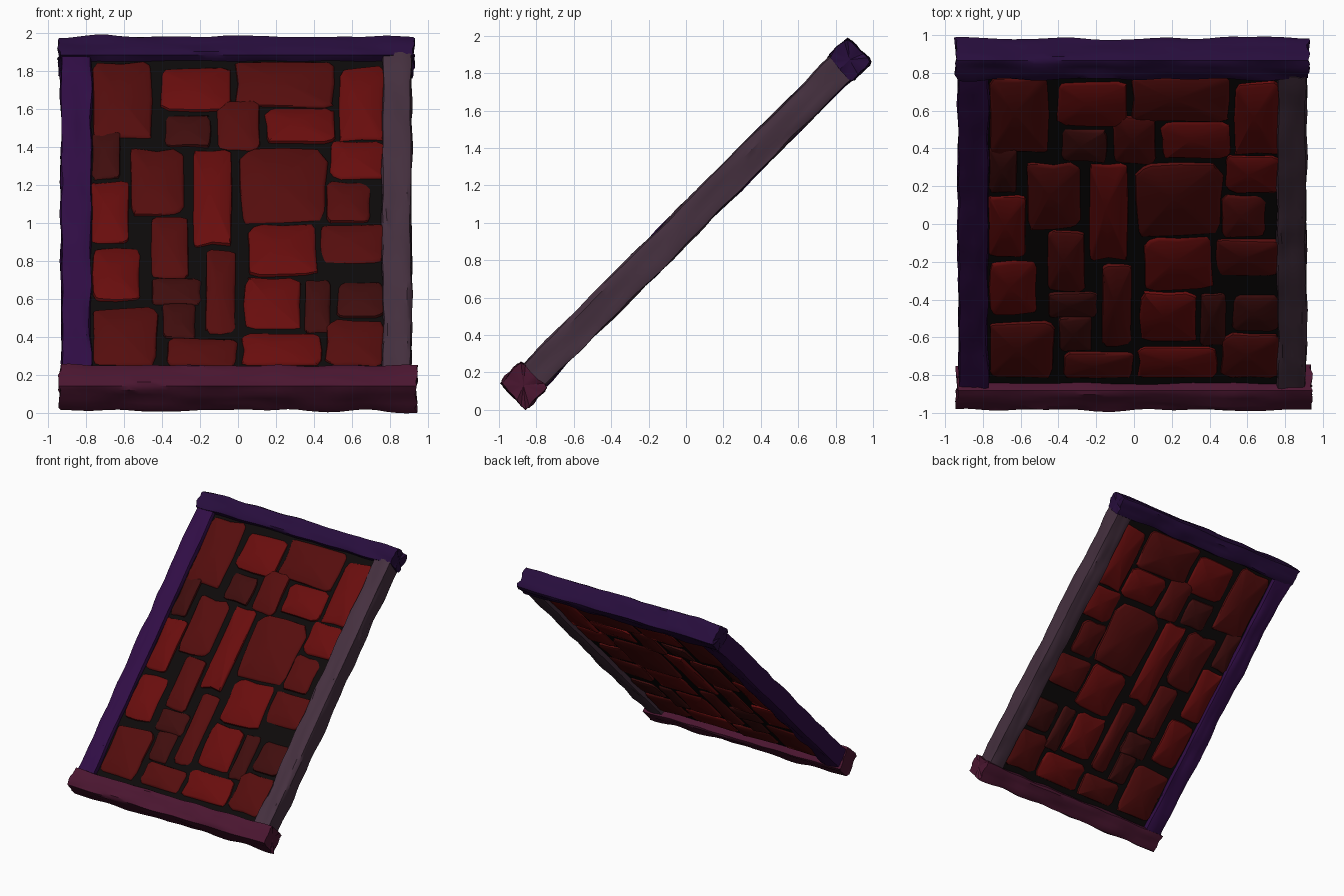
import bpy, bmesh, math, random
from mathutils import Vector, Matrix, noise

if "Cube" in bpy.data.objects:
    bpy.data.objects.remove(bpy.data.objects["Cube"])

random.seed(4)
# Everything is modelled flat (x = width, y = up the slope, z = thickness), then tilted 45 degrees
TILT = Matrix.Translation((0, 0, 1)) @ Matrix.Rotation(math.radians(45), 4, 'X')


def material(name, rgb):
    m = bpy.data.materials.new(name)
    m.diffuse_color = (*rgb, 1)
    m.use_nodes = True
    m.node_tree.nodes["Principled BSDF"].inputs["Base Color"].default_value = m.diffuse_color
    return m


def finish(bm, name, mat, angle):
    bmesh.ops.recalc_face_normals(bm, faces=bm.faces)
    me = bpy.data.meshes.new(name)
    bm.to_mesh(me)
    bm.free()
    me.transform(TILT)
    me.materials.append(mat)
    ob = bpy.data.objects.new(name, me)
    bpy.context.collection.objects.link(ob)
    bpy.ops.object.select_all(action='DESELECT')
    ob.select_set(True)
    bpy.context.view_layer.objects.active = ob
    bpy.ops.object.shade_smooth_by_angle(angle=math.radians(angle))
    return ob


def loft(bm, rings):
    """Skin a list of equal point rings and close both ends with shallow fans."""
    rows = [[bm.verts.new(p) for p in r] for r in rings]
    n = len(rows[0])
    for a, b in zip(rows, rows[1:]):
        for i in range(n):
            bm.faces.new((a[i], a[(i + 1) % n], b[(i + 1) % n], b[i]))
    return rows


def fan(bm, row, centre):
    c = bm.verts.new(centre)
    for i in range(len(row)):
        bm.faces.new((row[i], row[(i + 1) % len(row)], c))


def beam(name, lo, hi, axis, mat, seed):
    """Rough timber: grained rectangular section lofted along x (axis 0) or y (axis 1)."""
    lo, hi = Vector(lo), Vector(hi)
    mid, half = (lo + hi) / 2, (hi - lo) / 2
    hw, ht, hl = half[1 - axis], half.z, half[axis]
    k, section = 6, []
    for cx, cy, dx, dy in ((-1, -1, 1, 0), (1, -1, 0, 1), (1, 1, -1, 0), (-1, 1, 0, -1)):
        section += [(cx + 2 * dx * i / k, cy + 2 * dy * i / k) for i in range(k)]
    ends = [[random.uniform(-0.012, 0.008) for _ in section] for _ in range(2)]
    rings, steps = [], 36
    for s in range(steps + 1):
        t = -hl + 2 * hl * s / steps
        ring = []
        for i, (a, b) in enumerate(section):
            grain = noise.noise((t * 3, a * 4 + seed, b * 4)) * 0.008
            wobble = noise.noise((t * 5, a * 0.8 + seed, b * 0.8 + 7)) * 0.012
            corner = 0.94 if abs(a) == abs(b) == 1 else 1
            w = a * corner * (hw + grain + wobble)
            h = b * corner * (ht + grain + wobble)
            l = t
            if s == 0:
                l -= ends[0][i]
            elif s == steps:
                l += ends[1][i]
            p = Vector((0, 0, mid.z + h))
            p[axis], p[1 - axis] = mid[axis] + l, mid[1 - axis] + w
            ring.append(p)
        rings.append(ring)
    bm = bmesh.new()
    rows = loft(bm, rings)
    for row, sign in ((rows[0], -1), (rows[-1], 1)):
        c = mid.copy()
        c[axis] += sign * (hl - 0.004)
        fan(bm, row, c)
    finish(bm, name, mat, 35)


def stone(name, x0, x1, y0, y1, mat):
    """Hewn block going right through the panel, with rounded rims and domed faces."""
    c = Vector(((x0 + x1) / 2, (y0 + y1) / 2, 0))
    hx, hy = (x1 - x0) / 2, (y1 - y0) / 2
    cut, outline = min(hx, hy) * 0.35, []
    for sx, sy, flip in ((-1, -1, 0), (1, -1, 1), (1, 1, 0), (-1, 1, 1)):
        q = cut * random.uniform(0.3, 1.2)
        r = cut * random.uniform(0.3, 1.2)
        pts = [(sx * hx, sy * (hy - q)), (sx * (hx - q * .35), sy * (hy - r * .35)),
               (sx * (hx - r), sy * hy)]
        outline += pts[::-1] if flip else pts
        # a side point halfway to the next corner
        outline.append((0, sy * hy) if not flip and sy < 0 else
                       (hx, 0) if flip and sx > 0 else
                       (0, hy) if not flip else (-hx, 0))
    outline = [Vector((x * random.uniform(.94, 1.03), y * random.uniform(.94, 1.03), 0))
               for x, y in outline]
    rise = random.uniform(0.0, 0.008)
    tx, ty = random.uniform(-.012, .012), random.uniform(-.012, .012)
    rings = []
    for z, inset in ((-.058, .022), (-.05, .006), (-.035, 0), (.035, 0), (.05, .006), (.058, .022)):
        ring = []
        for p in outline:
            tilt = (tx * p.x / hx + ty * p.y / hy) * 0.6
            q = p - p.normalized() * inset
            ring.append(c + q + Vector((0, 0, z + tilt * (abs(z) > .04))))
        rings.append(ring)
    bm = bmesh.new()
    rows = loft(bm, rings)
    fan(bm, rows[0], c + Vector((hx * .15, 0, -.062 - rise)))
    fan(bm, rows[-1], c + Vector((-hx * .15, hy * .1, .062 + rise)))
    finish(bm, name, mat, 40)


# Timber frame: two long end beams with two side beams between them
beam("bottom_beam", (-.94, -1.31, -.098), (.94, -1.15, .098), 0,
     material("wood_maroon", (.07, .008, .03)), 1)
beam("top_beam", (-.945, 1.16, -.092), (.925, 1.31, .088), 0,
     material("wood_navy", (.02, .004, .045)), 12)
beam("left_beam", (-.93, -1.17, -.084), (-.77, 1.18, .08), 1,
     material("wood_violet", (.03, .004, .06)), 23)
beam("right_beam", (.76, -1.17, -.084), (.91, 1.18, .08), 1,
     material("wood_mixed", (.06, .03, .05)), 34)

# Mortar sheet between the stones
bm = bmesh.new()
bmesh.ops.create_cube(bm, size=1, matrix=Matrix.Diagonal((1.6, 2.36, .084, 1)))
finish(bm, "mortar", material("mortar_black", (.004, .003, .003)), 30)

# Stones as seen from the front: left, right, bottom, top in hundredths
LAYOUT = [
    (-77, -45, 145, 186), (-41, -4, 160, 183), (-1, 51, 162, 186), (53, 77, 144, 183),
    (-11, 12, 139, 165), (14, 51, 143, 162), (-39, -14, 141, 158), (-77, -62, 124, 149),
    (-57, -28, 105, 140), (-24, -3, 89, 140), (1, 47, 101, 140), (48, 77, 124, 144),
    (46, 70, 101, 123), (-77, -57, 90, 123), (-46, -26, 72, 104), (5, 42, 73, 101),
    (43, 77, 80, 100), (-77, -51, 60, 88), (-17, -1, 43, 87), (3, 33, 45, 72),
    (35, 49, 43, 71), (52, 77, 51, 70), (-77, -42, 26, 56), (-40, -22, 40, 59),
    (-38, 0, 26, 40), (2, 44, 26, 43), (46, 77, 26, 50), (-46, -19, 58, 72)]
reds = [material("stone_red_%d" % i, (v, .004, .004)) for i, v in enumerate((.05, .09, .14))]
for i, (l, r, b, t) in enumerate(LAYOUT):
    # front-view height becomes distance along the slope
    y0, y1 = (1.414 * z / 100 - 1.478 for z in (b, t))
    tone = 0 if (r - l) * (t - b) < 500 else 1 + i % 2
    stone("stone_%02d" % (i + 1), l / 100, r / 100, y0, y1, reds[tone])
